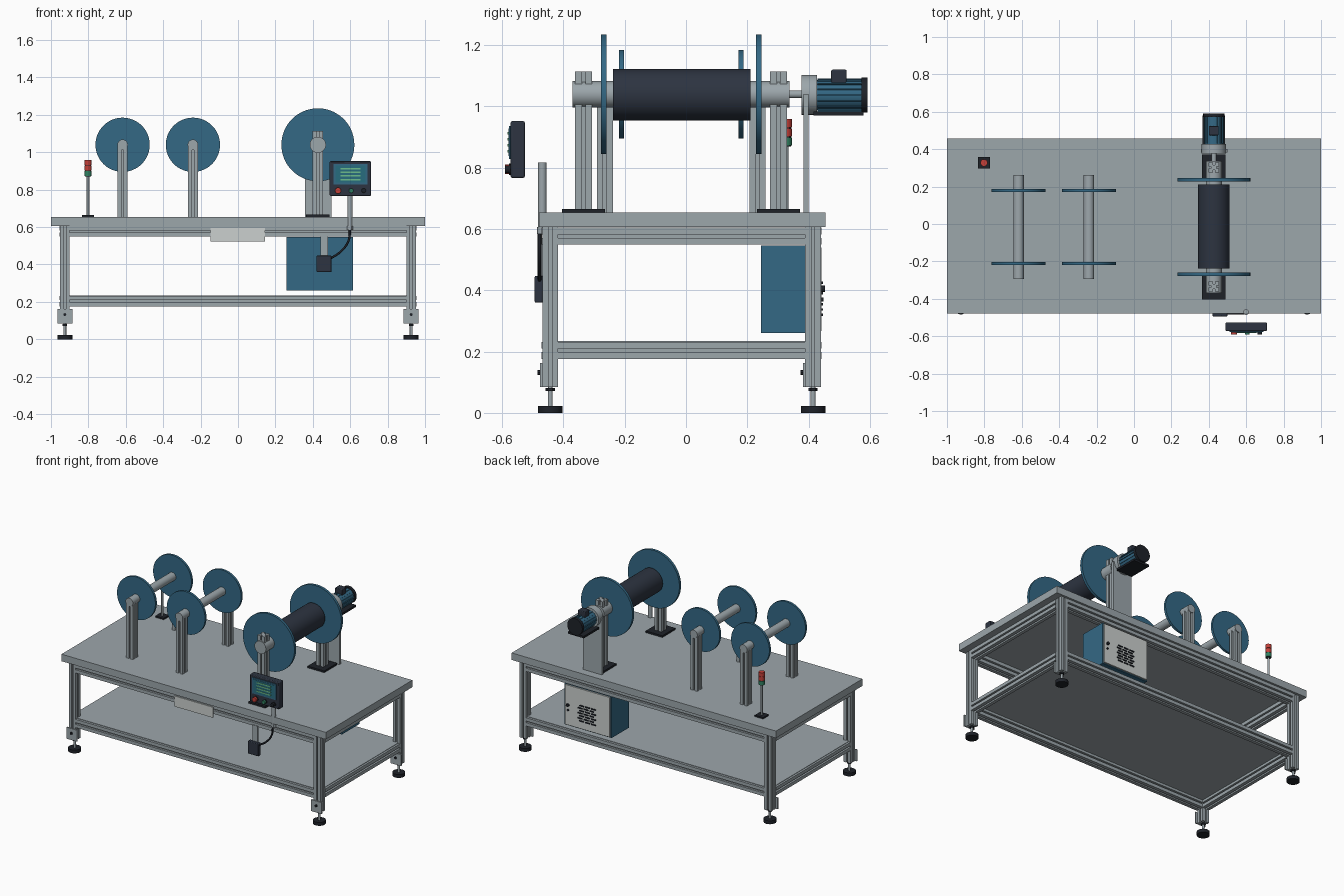
import bpy, bmesh, math
from mathutils import Matrix, Vector

if "Cube" in bpy.data.objects:
    bpy.data.objects.remove(bpy.data.objects["Cube"])

# Materials
def mat(name, r, g, b):
    m = bpy.data.materials.new(name)
    m.diffuse_color = (r, g, b, 1)
    m.use_nodes = True
    m.node_tree.nodes["Principled BSDF"].inputs["Base Color"].default_value = m.diffuse_color
    return m

GREY = mat("aluminium_grey", .335, .385, .41)
BLUE = mat("machine_blue", .034, .14, .235)
NAVY = mat("dark_navy", .026, .034, .052)
BLACK = mat("near_black", .013, .016, .022)
LIGHT = mat("light_grey", .60, .63, .62)
RED = mat("signal_red", .55, .05, .04)
GREEN = mat("signal_green", .03, .22, .12)
TEAL = mat("screen_teal", .02, .15, .21)
LIME = mat("screen_green", .15, .50, .26)

AXIS = {'X': Matrix.Rotation(math.pi / 2, 4, 'Y'),
        'Y': Matrix.Rotation(-math.pi / 2, 4, 'X'),
        'Z': Matrix.Identity(4)}

def finish(bm, name, m):
    bmesh.ops.recalc_face_normals(bm, faces=bm.faces)
    me = bpy.data.meshes.new(name)
    bm.to_mesh(me)
    bm.free()
    me.materials.append(m)
    ob = bpy.data.objects.new(name, me)
    bpy.context.collection.objects.link(ob)
    return ob

def box(name, x, y, z, m, bevel=0):
    """Box from (min, max) pairs."""
    bm = bmesh.new()
    bmesh.ops.create_cube(bm, size=1)
    for v in bm.verts:
        v.co = Vector([(a + b) / 2 + (b - a) * c for (a, b), c in zip((x, y, z), v.co)])
    ob = finish(bm, name, m)
    if bevel:
        mod = ob.modifiers.new("bevel", 'BEVEL')
        mod.width, mod.segments = bevel, 2
    return ob

def cyl(name, axis, a, b, p, r, m, seg=40):
    """Cylinder running a..b along an axis; p holds the other two coordinates in xyz order."""
    bm = bmesh.new()
    bmesh.ops.create_cone(bm, cap_ends=True, segments=seg, radius1=r, radius2=r, depth=b - a)
    c = list(p)
    c.insert('XYZ'.index(axis), (a + b) / 2)
    bm.transform(Matrix.Translation(c) @ AXIS[axis])
    return finish(bm, name, m)

def slotted(name, axis, a, b, p, size, m=GREY):
    """Slotted aluminium extrusion."""
    h, w, d = size / 2, size * .1, size * .24
    side = [(-h, -h), (-w, -h), (-w, d - h), (w, d - h), (w, -h)]
    bm = bmesh.new()
    vs = []
    for k in range(4):
        rot = Matrix.Rotation(k * math.pi / 2, 4, 'Z')
        vs += [bm.verts.new(rot @ Vector((u, v, 0))) for u, v in side]
    f = bm.faces.new(vs)
    ext = bmesh.ops.extrude_face_region(bm, geom=[f])
    for g in ext['geom']:
        if isinstance(g, bmesh.types.BMVert):
            g.co.z += b - a
    c = list(p)
    c.insert('XYZ'.index(axis), a)
    # the X rotation maps +Z to +X, the Y rotation maps +Z to +Y
    bm.transform(Matrix.Translation(c) @ AXIS[axis])
    return finish(bm, name, m)

# Table frame
LX, LY = .926, (-.443, .415)
box("table_top", (-1, 1), (-.479, .456), (.606, .654), GREY)
box("lower_shelf", (-.94, .94), (-.455, .427), (.226, .235), GREY)
for y in LY:
    for sx in (-1, 1):
        x = sx * LX
        slotted("leg", 'Z', .085, .606, (x, y), .052)
        cyl("foot_pad", 'Z', 0, .023, (x, y), .04, BLACK)
        cyl("foot_stem", 'Z', .02, .09, (x, y), .008, GREY, 16)
        cyl("foot_nut", 'Z', .072, .082, (x, y), .015, BLACK, 6)
        box("foot_bracket", (x - .04, x + .04), (y - .033, y - .025), (.085, .163), GREY)
        cyl("bracket_bolt", 'Y', y - .041, y - .033, (x, .132), .008, BLACK, 12)
for z in (.577, .204):
    for y in LY:
        slotted("long_rail", 'X', -.9, .9, (y, z), .056)
    for x in (-LX, LX):
        slotted("side_rail", 'Y', -.418, .39, (x, z), .056)

# Front name plate
box("front_plate", (-.147, .144), (-.477, -.47), (.524, .596), LIGHT)

# Two small guide rollers
YC, ZC = -.016, 1.04
for x in (-.617, -.241):
    cyl("guide_shaft", 'Y', YC - .278, YC + .278, (x, ZC), .028, GREY)
    for s in (-1, 1):
        y = YC + s * .195
        cyl("guide_disc", 'Y', y - .008, y + .008, (x, ZC), .145, BLUE, 64)
        slotted("guide_post", 'Z', .654, ZC, (x, YC + s * .249), .052)

# Large driven drum
DX = .427
cyl("drum", 'Y', -.239, .21, (DX, 1.038), .084, NAVY, 64)
cyl("drum_shaft", 'Y', -.37, .338, (DX, ZC), .043, GREY)
for s in (-1, 1):
    y = YC + s * .253
    cyl("drum_disc", 'Y', y - .009, y + .009, (DX, ZC), .195, BLUE, 72)
    y = YC + s * .318
    slotted("drum_post", 'Z', .66, 1.115, (DX, y), .055)
    box("drum_post_base", (DX - .063, DX + .063), (y - .07, y + .07), (.654, .666), BLACK)

# Motor on its upright plate
box("motor_support_plate", (.357, .5), (.383, .4), (.654, 1.04), GREY)
cyl("motor_coupling", 'Y', .33, .39, (DX, ZC), .013, GREY, 20)
cyl("motor_flange", 'Y', .377, .427, (DX, 1.038), .065, GREY)
cyl("motor_body", 'Y', .425, .574, (DX, 1.037), .049, BLUE)
for k in range(16):
    a = k * math.pi / 8
    fin = box("motor_fin", (-.002, .002), (.43, .572), (.045, .054), BLUE)
    fin.matrix_world = Matrix.Translation((DX, 0, 1.037)) @ Matrix.Rotation(a, 4, 'Y')
cyl("motor_fan_cover", 'Y', .572, .592, (DX, 1.037), .057, BLACK)
box("motor_base", (DX - .06, DX + .06), (.416, .58), (.97, .984), BLACK)
box("motor_terminal_box", (DX - .026, DX + .026), (.474, .524), (1.075, 1.12), NAVY, .004)

# Control cabinet under the table
box("cabinet", (.26, .615), (.245, .432), (.26, .546), BLUE)
box("cabinet_door", (.268, .607), (.432, .442), (.267, .539), LIGHT)
for row in range(7):
    for col in range(3):
        x = .39 + col * .045 + (row % 2) * .012
        z = .32 + row * .0175
        box("cabinet_vent", (x - .017, x + .017), (.44, .447), (z - .004, z + .004), BLACK)
cyl("cabinet_lock", 'Y', .44, .453, (.583, .405), .01, BLACK, 16)
cyl("cabinet_lock", 'Y', .44, .448, (.583, .37), .007, BLACK, 16)

# Operator panel
box("operator_panel", (.49, .711), (-.572, -.526), (.767, .952), NAVY, .005)
box("screen_frame", (.511, .692), (-.578, -.57), (.829, .937), BLUE)
box("screen", (.522, .681), (-.58, -.577), (.838, .928), TEAL)
for k in range(4):
    z = .854 + k * .0195
    box("screen_line", (.547, .655), (-.582, -.579), (z - .004, z + .004), LIME)
for x, m, r in ((.535, RED, .016), (.605, GREEN, .012), (.672, BLACK, .012)):
    cyl("panel_button_ring", 'Y', -.577, -.57, (x, .795), r + .003, BLACK, 24)
    cyl("panel_button", 'Y', -.591, -.57, (x, .795), r, m, 24)
cyl("panel_pole", 'Z', .6, .817, (.599, -.469), .014, GREY, 24)
cyl("panel_pole_nut", 'Z', .584, .606, (.599, -.469), .017, GREY, 12)

# Junction box with hanger and cable
box("junction_hanger", (.44, .48), (-.474, -.466), (.43, .555), GREY)
box("junction_box", (.42, .5), (-.494, -.467), (.36, .447), NAVY, .004)
cu = bpy.data.curves.new("panel_cable", 'CURVE')
cu.dimensions, cu.bevel_depth, cu.bevel_resolution = '3D', .006, 2
pts = ((.495, .432), (.55, .47), (.59, .525), (.599, .592))
sp = cu.splines.new('BEZIER')
sp.bezier_points.add(len(pts) - 1)
for bp, (x, z) in zip(sp.bezier_points, pts):
    bp.co = (x, -.478, z)
    bp.handle_left_type = bp.handle_right_type = 'AUTO'
cu.materials.append(BLACK)
bpy.context.collection.objects.link(bpy.data.objects.new("panel_cable", cu))

# Signal tower
BX, BY = -.802, .327
box("beacon_base", (BX - .032, BX + .032), (BY - .03, BY + .03), (.654, .664), BLACK)
cyl("beacon_pole", 'Z', .66, .872, (BX, BY), .007, GREY, 16)
cyl("beacon_core", 'Z', .87, .955, (BX, BY), .015, BLACK, 24)
for z, m in ((.872, GREEN), (.902, RED), (.932, RED)):
    cyl("beacon_lamp", 'Z', z, z + .027, (BX, BY), .019, m, 24)

# Smooth round parts, keep edges sharp
meshes = [o for o in bpy.context.scene.objects if o.type == 'MESH']
for o in meshes:
    o.select_set(True)
bpy.context.view_layer.objects.active = meshes[0]
bpy.ops.object.shade_smooth_by_angle(angle=math.radians(30))
